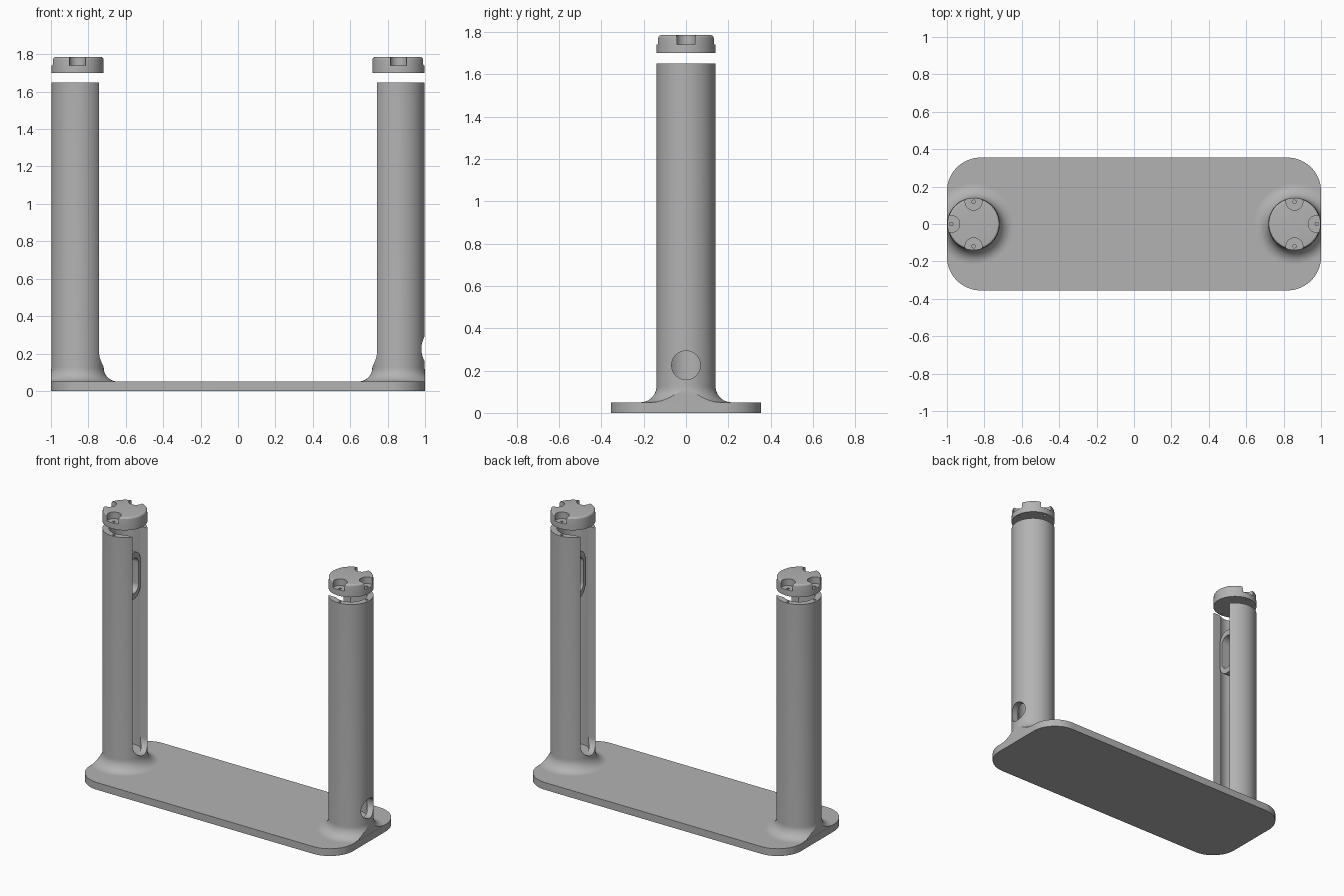
import bpy, bmesh, math
from mathutils import Vector

if "Cube" in bpy.data.objects:
    bpy.data.objects.remove(bpy.data.objects["Cube"], do_unlink=True)

# Material
grey = bpy.data.materials.new("satin grey")
grey.use_nodes = True
grey.diffuse_color = (0.45, 0.45, 0.45, 1)
grey.node_tree.nodes["Principled BSDF"].inputs["Base Color"].default_value = grey.diffuse_color

POST_X, POST_R, BORE_R = 0.858, 0.14, 0.1
PLATE_Z, POST_TOP = 0.05, 1.65
SLOT_W, SLOT_MID = 0.08, 0.21
CAP_LOW, CAP_TOP = 1.7, 1.785


def add(name, bm):
    bmesh.ops.recalc_face_normals(bm, faces=bm.faces)
    mesh = bpy.data.meshes.new(name)
    bm.to_mesh(mesh)
    bm.free()
    mesh.materials.append(grey)
    ob = bpy.data.objects.new(name, mesh)
    bpy.context.collection.objects.link(ob)
    return ob


def prism(name, outline, start, end, axis="z"):
    """Extrude a flat outline along z (outline in xy) or x (outline in yz)."""
    bm = bmesh.new()
    place = (lambda a, b: (a, b, start)) if axis == "z" else (lambda a, b: (start, a, b))
    face = bm.faces.new([bm.verts.new(place(a, b)) for a, b in outline])
    out = bmesh.ops.extrude_face_region(bm, geom=[face])
    step = Vector((0, 0, end - start) if axis == "z" else (end - start, 0, 0))
    bmesh.ops.translate(bm, vec=step, verts=[v for v in out["geom"] if isinstance(v, bmesh.types.BMVert)])
    return add(name, bm)


def arc(cx, cy, r, a0, a1, n=16):
    angles = [math.radians(a0 + (a1 - a0) * i / n) for i in range(n + 1)]
    return [(cx + r * math.cos(a), cy + r * math.sin(a)) for a in angles]


def circle(cx, cy, r, n=64):
    return arc(cx, cy, r, 0, 360, n)[:-1]


def rounded(w, h, r, cy=0):
    """Rounded rectangle with half sizes w and h."""
    pts = []
    for sx, sy, a in ((1, 1, 0), (-1, 1, 90), (-1, -1, 180), (1, -1, 270)):
        pts += arc(sx * (w - r), cy + sy * (h - r), r, a, a + 90)
    return pts


def lathe(name, profile, x, n=96):
    """Spin an (r, z) profile about the vertical axis at x."""
    bm = bmesh.new()
    verts = [bm.verts.new((x + r, 0, z)) for r, z in profile]
    edges = [bm.edges.new(p) for p in zip(verts, verts[1:])]
    bmesh.ops.spin(bm, geom=verts + edges, cent=(x, 0, 0), axis=(0, 0, 1),
                   angle=math.tau, steps=n, use_merge=True)
    bmesh.ops.remove_doubles(bm, verts=bm.verts, dist=1e-5)
    return add(name, bm)


def cut(ob, tool, mode="DIFFERENCE"):
    mod = ob.modifiers.new("cut", "BOOLEAN")
    mod.operation, mod.object, mod.solver = mode, tool, "EXACT"
    bpy.context.view_layer.objects.active = ob
    bpy.ops.object.modifier_apply(modifier=mod.name)
    bpy.data.objects.remove(tool, do_unlink=True)


def smooth(ob):
    bpy.ops.object.select_all(action="DESELECT")
    ob.select_set(True)
    bpy.context.view_layer.objects.active = ob
    bpy.ops.object.shade_smooth_by_angle(angle=math.radians(30))


# Base plate
plate_outline = rounded(1.0, 0.355, 0.18)
smooth(prism("base_plate", plate_outline, 0, PLATE_Z))

for side, s in (("left", 1), ("right", -1)):
    cx = s * POST_X
    screws = [(cx + s * 0.119, 0), (cx, 0.119), (cx, -0.119)]

    # Post with a flared foot trimmed to the plate edge
    flare = 0.075
    foot = arc(POST_R + flare, PLATE_Z + flare, flare, 270, 180, 12)
    post = lathe(side + "_post", [(0, 0.01), (POST_R + flare, 0.01)] + foot
                 + [(POST_R, POST_TOP), (0, POST_TOP)], cx)
    cut(post, prism("trim", rounded(0.999, 0.354, 0.18), 0.005, 2), "INTERSECT")

    # Bore, open slot on the inner side, and screw holes in the rim
    cut(post, prism("bore", circle(cx, 0, BORE_R), SLOT_MID - SLOT_W, 2))
    slot = arc(0, SLOT_MID, SLOT_W, 180, 360, 32) + [(SLOT_W, 2), (-SLOT_W, 2)]
    cut(post, prism("slot", slot, cx, cx - s * 0.4, "x"))
    for x, y in screws:
        cut(post, prism("hole", circle(x, y, 0.009, 16), POST_TOP - 0.1, 2))

    # Cable hole through the outer wall of one post
    if s > 0:
        cut(post, prism("hole", circle(0, 0.225, 0.068), cx, cx + 0.3, "x"))
    smooth(post)

    # Carriage inside the slot, with an oblong pocket
    front = 0.068 if s < 0 else 0.045
    carriage = prism(side + "_carriage", rounded(0.07, 0.16, 0.069, 1.34),
                     cx + s * 0.06, cx - s * front, "x")
    cut(carriage, prism("pocket", rounded(0.05, 0.12, 0.049, 1.34),
                        cx + s * 0.03, cx - s * 0.2, "x"))
    smooth(carriage)

    # Cap with three counterbored screw seats
    rim = arc(POST_R - 0.014, CAP_TOP - 0.012, 0.012, 0, 90, 6)
    cap = lathe(side + "_cap", [(0, CAP_LOW), (POST_R, CAP_LOW), (POST_R, CAP_LOW + 0.03)]
                + rim + [(0, CAP_TOP)], cx)
    for x, y in screws:
        cut(cap, prism("seat", circle(x, y, 0.045, 48), CAP_TOP - 0.045, 2))
        cut(cap, prism("hole", circle(x, y, 0.009, 16), 1.6, 2))
    smooth(cap)
